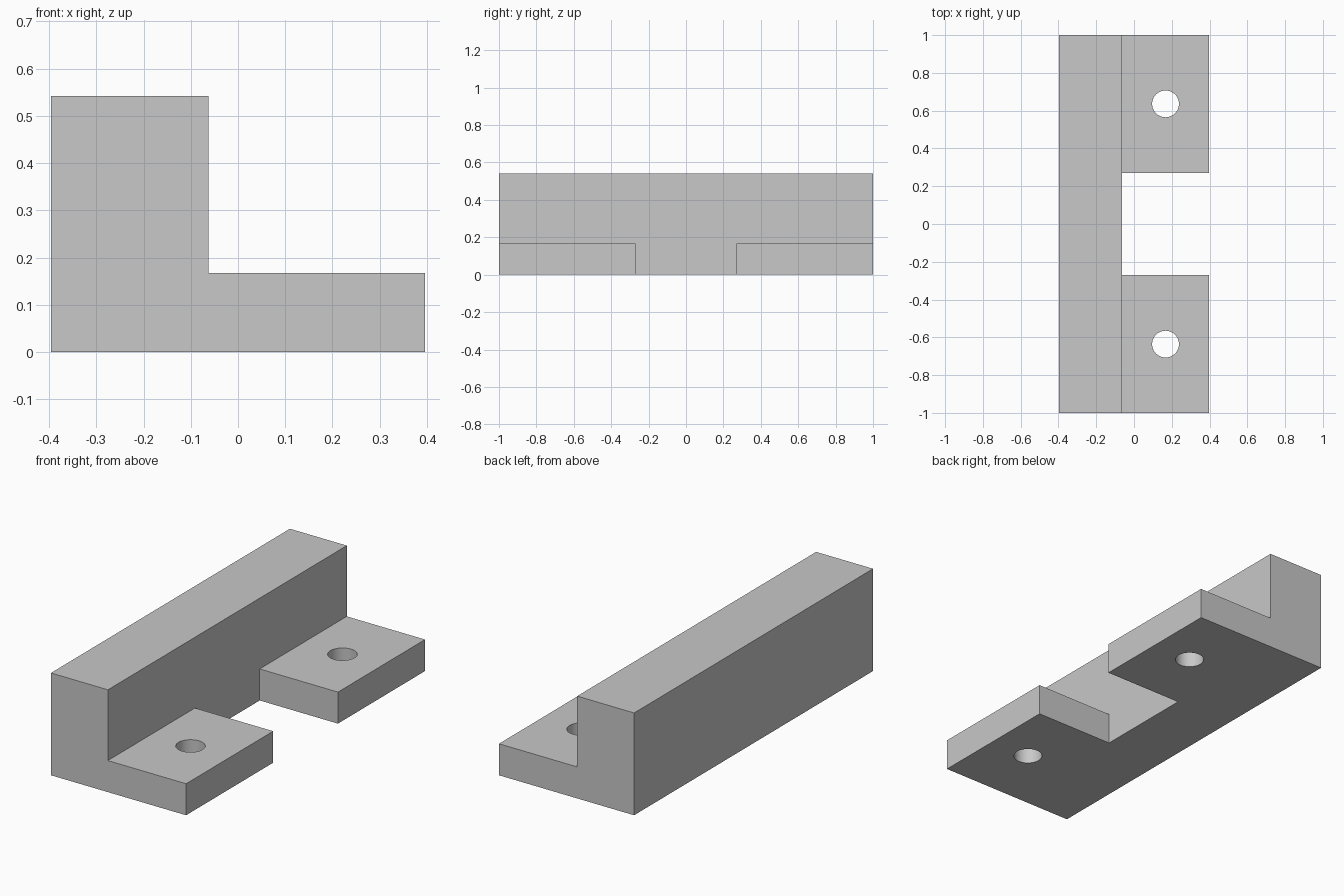
import bpy
import bmesh
import math

cube = bpy.data.objects.get("Cube")
if cube:
    bpy.data.objects.remove(cube, do_unlink=True)

# Main dimensions
HALF_X, HALF_Y = 0.396, 1.0
WALL_X = -0.0625
HEIGHT, FOOT_Z = 0.542, 0.167
GAP_HALF = 0.271
HOLE_X, HOLE_Y, HOLE_R = 0.167, 0.636, 0.071

grey = bpy.data.materials.new("light_grey")
grey.use_nodes = True
colour = (0.58, 0.58, 0.58, 1)
grey.diffuse_color = colour
grey.node_tree.nodes["Principled BSDF"].inputs["Base Color"].default_value = colour


def extrude_profile(name, points, direction):
    """Make a closed solid by extruding a flat outline."""
    bm = bmesh.new()
    face = bm.faces.new([bm.verts.new(p) for p in points])
    result = bmesh.ops.extrude_face_region(bm, geom=[face], use_keep_orig=True)
    moved = [v for v in result["geom"] if isinstance(v, bmesh.types.BMVert)]
    bmesh.ops.translate(bm, verts=moved, vec=direction)
    bmesh.ops.recalc_face_normals(bm, faces=bm.faces)
    mesh = bpy.data.meshes.new(name)
    bm.to_mesh(mesh)
    bm.free()
    mesh.materials.append(grey)
    obj = bpy.data.objects.new(name, mesh)
    bpy.context.collection.objects.link(obj)
    return obj


def cut(target, cutter):
    """Subtract a cutter from the target, then remove the cutter."""
    cutter.hide_render = True
    mod = target.modifiers.new(cutter.name, "BOOLEAN")
    mod.operation = "DIFFERENCE"
    mod.solver = "EXACT"
    mod.object = cutter
    bpy.context.view_layer.objects.active = target
    bpy.ops.object.modifier_apply(modifier=mod.name)
    bpy.data.objects.remove(cutter, do_unlink=True)


# L-shaped bracket: tall wall with a low foot
section = [(-HALF_X, 0), (HALF_X, 0), (HALF_X, FOOT_Z),
           (WALL_X, FOOT_Z), (WALL_X, HEIGHT), (-HALF_X, HEIGHT)]
bracket = extrude_profile("angle_bracket", [(x, -HALF_Y, z) for x, z in section],
                          (0, 2 * HALF_Y, 0))

# Gap that splits the foot into two tabs
gap = [(WALL_X, -GAP_HALF), (HALF_X + 0.1, -GAP_HALF),
       (HALF_X + 0.1, GAP_HALF), (WALL_X, GAP_HALF)]
cut(bracket, extrude_profile("gap_cutter", [(x, y, -0.1) for x, y in gap],
                             (0, 0, FOOT_Z + 0.2)))

# Bolt hole through each tab
SIDES = 48
for side in (-1, 1):
    ring = [(HOLE_X + HOLE_R * math.cos(math.tau * i / SIDES),
             side * HOLE_Y + HOLE_R * math.sin(math.tau * i / SIDES), -0.1)
            for i in range(SIDES)]
    cut(bracket, extrude_profile("hole_cutter", ring, (0, 0, FOOT_Z + 0.2)))

# Smooth hole walls, sharp edges elsewhere
bpy.ops.object.select_all(action="DESELECT")
bracket.select_set(True)
bpy.context.view_layer.objects.active = bracket
bpy.ops.object.shade_smooth_by_angle(angle=math.radians(30))
